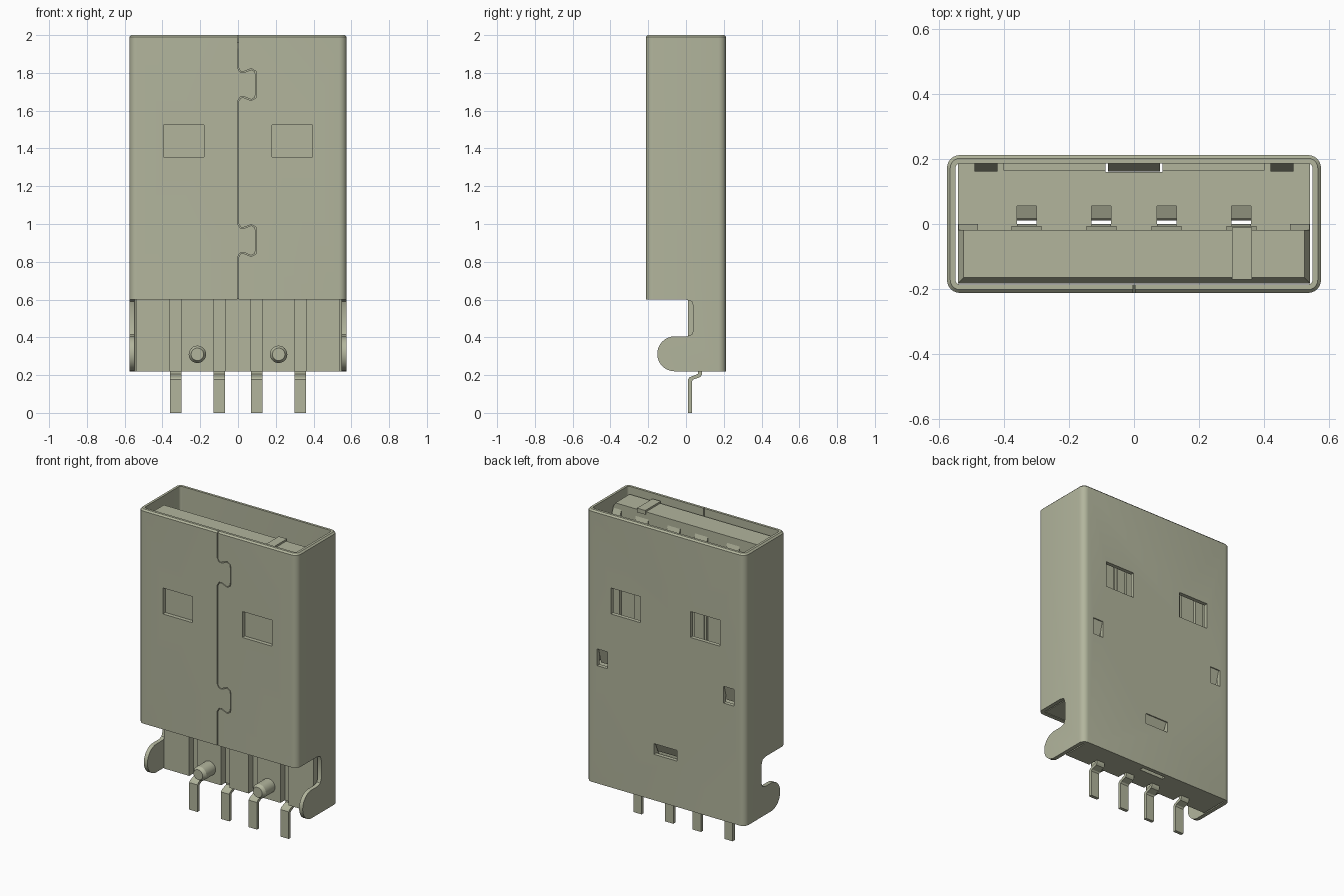
import bpy, bmesh, math
from mathutils import Vector

old = bpy.data.objects.get("Cube")
if old:
    bpy.data.objects.remove(old, do_unlink=True)

COLOUR = (0.445, 0.462, 0.335, 1)
metal = bpy.data.materials.new("pale olive grey")
metal.use_nodes = True
metal.diffuse_color = COLOUR
shader = metal.node_tree.nodes["Principled BSDF"]
shader.inputs["Base Color"].default_value = COLOUR
shader.inputs["Roughness"].default_value = 0.6


def loft(name, rings):
    """Closed solid skinned through rings of equal length."""
    bm = bmesh.new()
    loops = [[bm.verts.new(p) for p in ring] for ring in rings]
    n = len(loops[0])
    for a, b in zip(loops, loops[1:]):
        for i in range(n):
            j = (i + 1) % n
            bm.faces.new((a[i], a[j], b[j], b[i]))
    bm.faces.new(loops[0])
    bm.faces.new(loops[-1])
    bmesh.ops.recalc_face_normals(bm, faces=bm.faces[:])
    mesh = bpy.data.meshes.new(name)
    bm.to_mesh(mesh)
    bm.free()
    mesh.materials.append(metal)
    ob = bpy.data.objects.new(name, mesh)
    bpy.context.collection.objects.link(ob)
    return ob


def rect(x0, x1, y0, y1, z):
    return [(x0, y0, z), (x1, y0, z), (x1, y1, z), (x0, y1, z)]


def box(name, x0, x1, y0, y1, z0, z1):
    return loft(name, [rect(x0, x1, y0, y1, z0), rect(x0, x1, y0, y1, z1)])


def side_profile(name, points, x0, x1):
    """Extrude a (y, z) outline along x."""
    return loft(name, [[(x, y, z) for y, z in points] for x in (x0, x1)])


def rounded(hx, hy, r, z):
    ring = []
    for k, (sx, sy) in enumerate([(1, 1), (-1, 1), (-1, -1), (1, -1)]):
        for s in range(7):
            a = math.radians(90 * k + 15 * s)
            ring.append((sx * (hx - r) + r * math.cos(a),
                         sy * (hy - r) + r * math.sin(a), z))
    return ring


def cut(target, *cutters):
    for c in cutters:
        mod = target.modifiers.new("cut", 'BOOLEAN')
        mod.operation = 'DIFFERENCE'
        mod.solver = 'EXACT'
        mod.object = c
        bpy.context.view_layer.objects.active = target
        bpy.ops.object.modifier_apply(modifier=mod.name)
        bpy.data.objects.remove(c, do_unlink=True)


def smooth(ob):
    bpy.ops.object.select_all(action='DESELECT')
    ob.select_set(True)
    bpy.context.view_layer.objects.active = ob
    bpy.ops.object.shade_smooth_by_angle(angle=math.radians(30))


# Metal shell: rounded tube with an eased top rim
HX, HY = 0.575, 0.212
shell = loft("shell", [rounded(HX, HY, 0.04, 0.22), rounded(HX, HY, 0.04, 1.99),
                       rounded(HX - 0.01, HY - 0.01, 0.03, 2.0)])
cut(shell, loft("bore", [rounded(HX - 0.026, HY - 0.026, 0.015, z) for z in (0.1, 2.1)]))

# Lower side notch leaving a round-nosed hook on each side wall
nose = [(-0.06 - 0.0925 * math.sin(math.radians(a)),
         0.3125 + 0.0925 * math.cos(math.radians(a))) for a in range(0, 181, 12)]
notch = ([(-0.3, 0.6), (0.0, 0.6), (0.03, 0.59), (0.04, 0.56), (0.04, 0.44),
          (0.03, 0.415), (0.005, 0.405)] + nose + [(-0.06, 0.1), (-0.3, 0.1)])
cut(shell, side_profile("notch", notch, -0.8, 0.8))

# Latch windows on front and back, and small retaining windows on the back
for s in (-1, 1):
    a, b = sorted((s * 0.18, s * 0.395))
    cut(shell, box("window", a, b, -0.4, 0.4, 1.355, 1.525))
    a, b = sorted((s * 0.42, s * 0.495))
    cut(shell, box("slot", a, b, 0.1, 0.4, 0.99, 1.1))
cut(shell, box("slot", -0.085, 0.085, 0.1, 0.4, 0.52, 0.59))

# Dovetail seam as a thin groove through the front wall
TOOTH = [(0, 0.09), (0.012, 0.068), (0.03, 0.066), (0.07, 0.082), (0.092, 0.07),
         (0.095, 0.05), (0.095, -0.05), (0.092, -0.07), (0.07, -0.082),
         (0.03, -0.066), (0.012, -0.068), (0, -0.09)]
path = [Vector((0, 2.1))]
for centre in (1.738, 0.913):
    path += [Vector((x, centre + z)) for x, z in TOOTH]
path.append(Vector((0, 0.5)))
left, right = [], []
for i, p in enumerate(path):
    d0 = (p - path[max(i - 1, 0)]).normalized()
    d1 = (path[min(i + 1, len(path) - 1)] - p).normalized()
    d = (d0 + d1).normalized()
    n = Vector((-d.y, d.x)) * 0.0025
    left.append(p + n)
    right.append(p - n)
outline = left + right[::-1]
cut(shell, loft("seam", [[(p.x, y, p.y) for p in outline] for y in (-0.3, -0.1)]))
smooth(shell)

# Bent retaining tabs behind the small windows
for name, x0, x1, top, drop in (("left_tab", 0.42, 0.49, 1.1, 0.1),
                                ("right_tab", -0.49, -0.42, 1.1, 0.1),
                                ("centre_tab", -0.08, 0.08, 0.59, 0.06)):
    side_profile(name, [(0.205, top), (0.187, top), (0.162, top - drop),
                        (0.178, top - drop)], x0, x1)

# Insulator base: wide block inside the shell, thin block below it
PINS = (-0.33, -0.1, 0.1, 0.33)
base = side_profile("insulator_base", [(0.01, 0.22), (0.186, 0.22), (0.186, 0.98),
                                       (-0.183, 0.98), (-0.183, 0.602), (0.01, 0.602)],
                    -0.541, 0.541)
cut(base, box("key", -0.088, 0.088, 0.16, 0.3, 0.1, 1.2),
    box("step", -0.4, 0.4, 0.165, 0.3, 0.75, 1.2))
for x in PINS:
    cut(base, box("groove", x - 0.03, x + 0.03, -0.005, 0.055, 0.1, 1.2))

# Contact-carrying tongue with a chamfered tip
tongue = loft("tongue", [rect(-0.541, 0.541, -0.183, -0.018, 0.98),
                         rect(-0.541, 0.541, -0.183, -0.018, 1.93),
                         rect(-0.524, 0.524, -0.165, -0.018, 1.96)])
box("tongue_tip_strip", 0.302, 0.362, -0.17, -0.01, 1.945, 1.972)
for s in (-1, 1):
    a, b = sorted((s * 0.48, s * 0.54))
    side_profile("tongue_edge_rib", [(-0.02, 0.98), (0, 0.98), (0, 1.88),
                                     (-0.02, 1.93)], a, b)

# Contacts, and the bent solder pins below the base
for x in PINS:
    side_profile("contact_seat", [(-0.02, 0.98), (-0.006, 0.98), (-0.006, 1.88),
                                  (-0.02, 1.92)], x - 0.046, x + 0.046)
    side_profile("contact", [(-0.02, 0.9), (0, 0.9), (0, 1.8), (-0.004, 1.87),
                             (-0.02, 1.91)], x - 0.03, x + 0.03)
    side_profile("solder_pin", [(0.01, 0), (0.031, 0), (0.031, 0.167), (0.038, 0.176),
                                (0.076, 0.19), (0.084, 0.202), (0.084, 0.4),
                                (0.064, 0.4), (0.064, 0.207), (0.018, 0.188),
                                (0.01, 0.177)], x - 0.03, x + 0.03)

# Locating pegs on the front of the base
for x in (-0.215, 0.215):
    rings = [[(x + r * math.cos(math.tau * i / 32), y, 0.31 + r * math.sin(math.tau * i / 32))
              for i in range(32)]
             for y, r in ((0.02, 0.046), (-0.085, 0.046), (-0.105, 0.033))]
    smooth(loft("locating_peg", rings))
